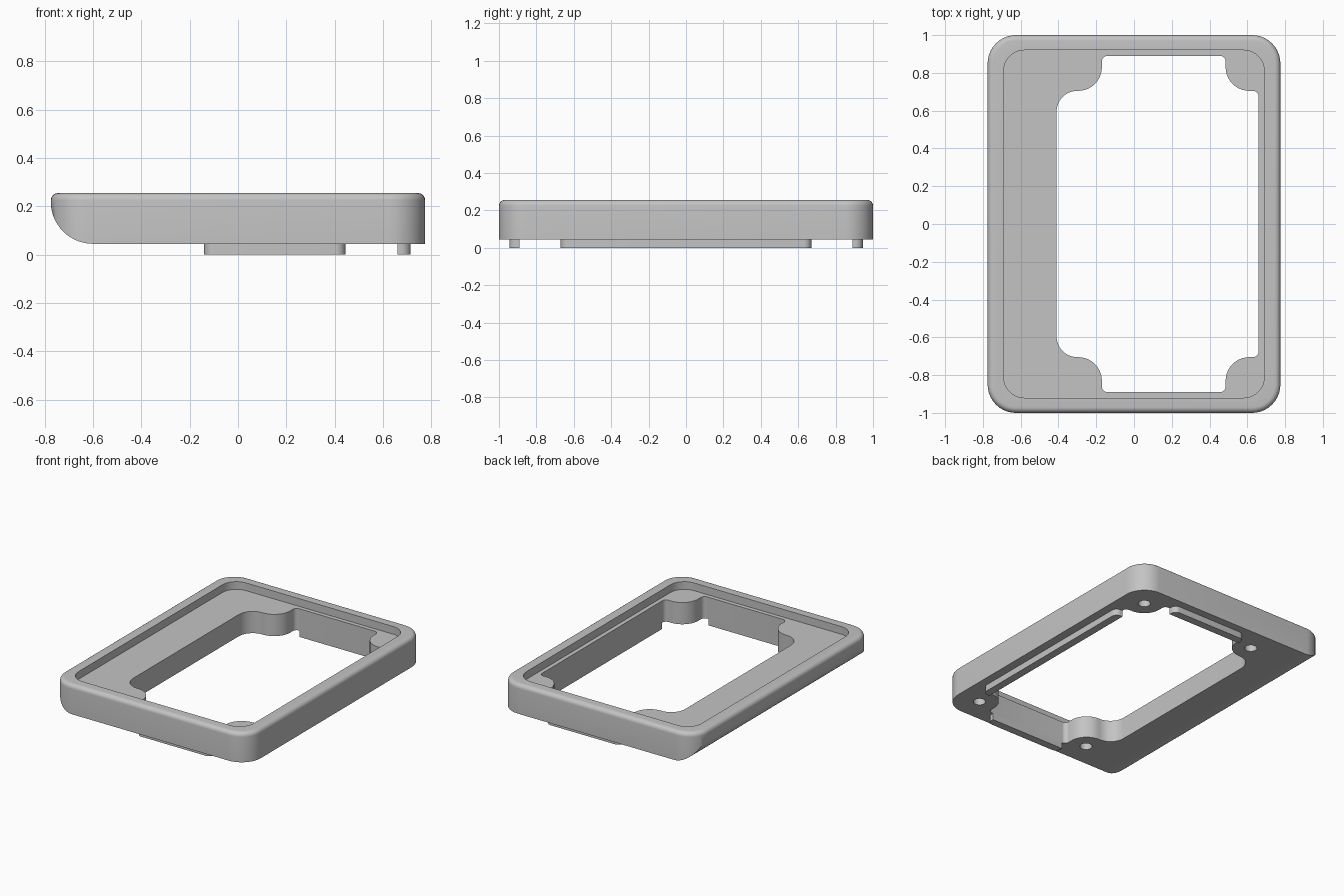
import bpy, bmesh
from math import sin, cos, pi, radians
from mathutils import Vector

if "Cube" in bpy.data.objects:
    bpy.data.objects.remove(bpy.data.objects["Cube"], do_unlink=True)

grey = bpy.data.materials.new("plain grey")
grey.use_nodes = True
grey.diffuse_color = (0.55, 0.55, 0.55, 1)
grey.node_tree.nodes["Principled BSDF"].inputs["Base Color"].default_value = (0.55, 0.55, 0.55, 1)


def fillet(corners, steps=10):
    """Outline from right-angled corners (x, y, radius)."""
    out = []
    n = len(corners)
    for i, (x, y, r) in enumerate(corners):
        p = Vector((x, y))
        if r == 0:
            out.append(p)
            continue
        a = (Vector(corners[i - 1][:2]) - p).normalized()
        b = (Vector(corners[(i + 1) % n][:2]) - p).normalized()
        c = p + r * (a + b)
        for k in range(steps + 1):
            t = k / steps * pi / 2
            out.append(c - r * (b * cos(t) + a * sin(t)))
    return out


def rounded_rect(hx, hy, r):
    return fillet([(hx, -hy, r), (hx, hy, r), (-hx, hy, r), (-hx, -hy, r)])


def loft(name, layers):
    """Closed solid through (outline, z) layers."""
    bm = bmesh.new()
    rings = [[bm.verts.new((p.x, p.y, z)) for p in pts] for pts, z in layers]
    for low, high in zip(rings, rings[1:]):
        for i in range(len(low)):
            bm.faces.new((low[i - 1], low[i], high[i], high[i - 1]))
    bm.faces.new(rings[0])
    bm.faces.new(rings[-1])
    bmesh.ops.recalc_face_normals(bm, faces=bm.faces)
    mesh = bpy.data.meshes.new(name)
    bm.to_mesh(mesh)
    bm.free()
    mesh.materials.append(grey)
    ob = bpy.data.objects.new(name, mesh)
    bpy.context.collection.objects.link(ob)
    return ob


def prism(name, pts, z0, z1):
    return loft(name, [(pts, z0), (pts, z1)])


def cut(target, cutter, operation="DIFFERENCE"):
    mod = target.modifiers.new("cut", "BOOLEAN")
    mod.operation = operation
    mod.solver = "EXACT"
    mod.object = cutter
    bpy.context.view_layer.objects.active = target
    bpy.ops.object.modifier_apply(modifier=mod.name)
    bpy.data.objects.remove(cutter, do_unlink=True)


def smooth(ob):
    ob.data.shade_smooth()
    ob.data.set_sharp_from_angle(angle=radians(30))


BOTTOM, FLOOR, TOP, EDGE = 0.045, 0.2, 0.255, 0.03

# Outer frame with a rounded top edge
layers = [(rounded_rect(0.775, 1, 0.15), 0)]
for k in range(7):
    t = k / 6 * pi / 2
    inset = EDGE * (1 - cos(t))
    layers.append((rounded_rect(0.775 - inset, 1 - inset, 0.15 - inset), TOP - EDGE + EDGE * sin(t)))
frame = loft("frame", layers)

# Flat underside sweeping up into one long side
side = prism("side_profile", fillet([(-0.7755, BOTTOM, 0.175), (1, BOTTOM, 0), (1, 0.5, 0), (-0.7755, 0.5, 0)], 16), -1.2, 1.2)
side.rotation_euler.x = pi / 2
bpy.context.view_layer.update()
cut(frame, side, "INTERSECT")

# Shallow recess in the top
cut(frame, prism("recess", rounded_rect(0.69, 0.92, 0.11), FLOOR, 0.4))

# Opening with a rounded screw tab in each corner
half = [(0.66, 0.705, 0.03), (0.485, 0.705, 0.125), (0.485, 0.89, 0.03),
        (-0.17, 0.89, 0.03), (-0.17, 0.705, 0.125), (-0.41, 0.705, 0.11)]
opening = half + [(x, -y, r) for x, y, r in reversed(half)]
cut(frame, prism("opening", fillet(opening), -0.1, 0.5))

# Blind screw holes under the tabs
for x in (-0.29, 0.61):
    for y in (-0.83, 0.83):
        ring = [Vector((x + 0.04 * cos(k * pi / 12), y + 0.04 * sin(k * pi / 12))) for k in range(24)]
        cut(frame, prism("screw_hole", ring, 0, 0.15))
smooth(frame)

# Locating rails below three edges of the opening
rail = prism("long_rail", fillet([(0.66, -0.67, 0), (0.715, -0.67, 0.04), (0.715, 0.67, 0.04), (0.66, 0.67, 0)]), 0, BOTTOM)
smooth(rail)
for name, s in (("front_rail", -1), ("back_rail", 1)):
    rail = prism(name, fillet([(-0.14, 0.89 * s, 0), (-0.14, 0.945 * s, 0.04),
                               (0.445, 0.945 * s, 0.04), (0.445, 0.89 * s, 0)]), 0, BOTTOM)
    smooth(rail)
